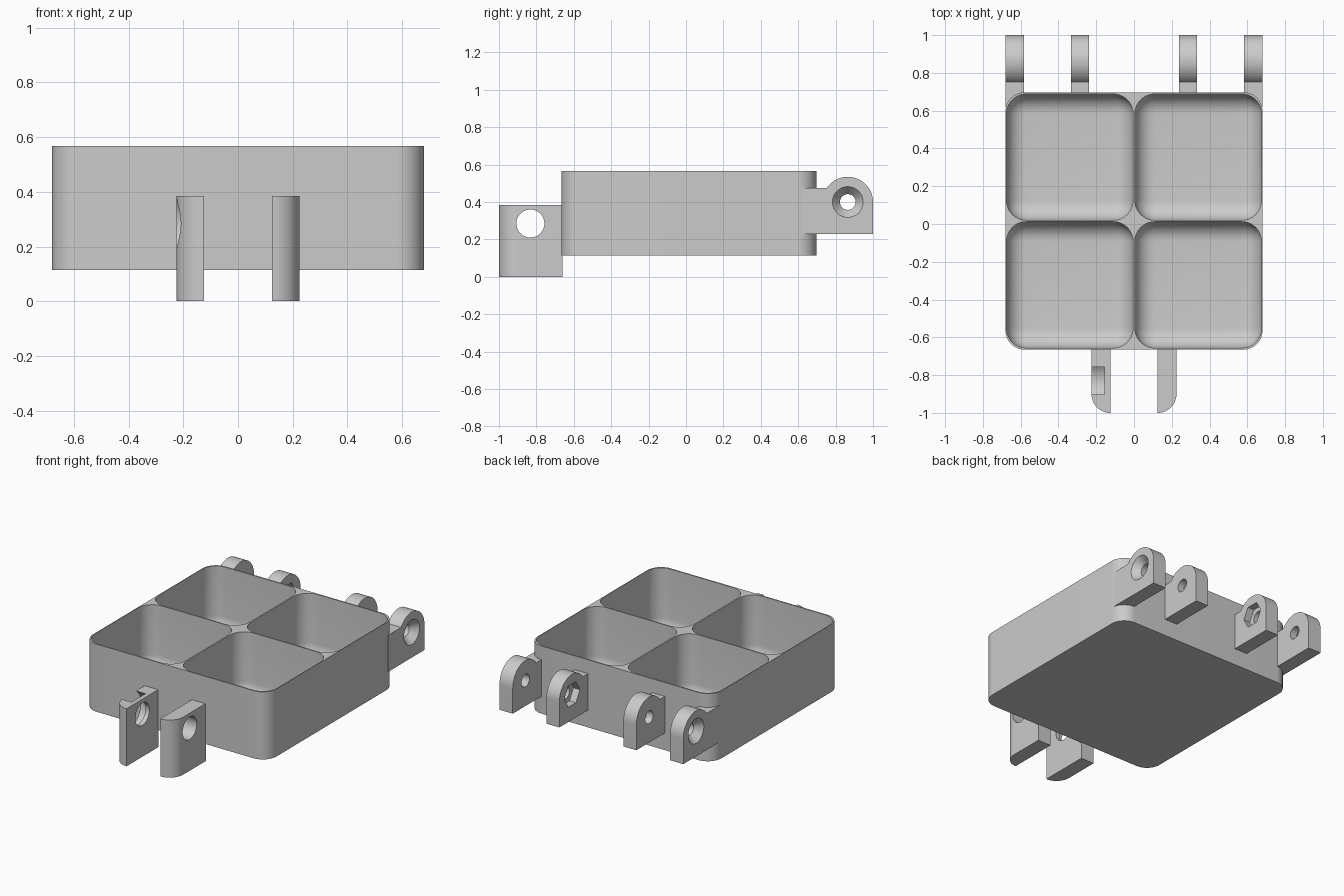
import bpy, bmesh
from math import sin, cos, pi, radians
from mathutils import Matrix

cube = bpy.data.objects.get("Cube")
if cube:
    bpy.data.objects.remove(cube, do_unlink=True)

grey = bpy.data.materials.new("plain grey")
grey.use_nodes = True
grey.diffuse_color = (0.6, 0.6, 0.6, 1)
grey.node_tree.nodes["Principled BSDF"].inputs["Base Color"].default_value = (0.6, 0.6, 0.6, 1)


def finish_mesh(name, bm):
    bmesh.ops.recalc_face_normals(bm, faces=bm.faces)
    mesh = bpy.data.meshes.new(name)
    bm.to_mesh(mesh)
    bm.free()
    mesh.materials.append(grey)
    ob = bpy.data.objects.new(name, mesh)
    bpy.context.collection.objects.link(ob)
    return ob


def arc(cx, cy, r, start, end, steps=16):
    angles = [radians(start + (end - start) * i / steps) for i in range(steps + 1)]
    return [(cx + r * cos(a), cy + r * sin(a)) for a in angles]


def prism(name, points, axis, low, high):
    """Extrude a flat outline along x (outline in y, z) or z (outline in x, y)."""
    bm = bmesh.new()
    place = (lambda p: (low, *p)) if axis == "x" else (lambda p: (*p, low))
    face = bm.faces.new([bm.verts.new(place(p)) for p in points])
    geom = bmesh.ops.extrude_face_region(bm, geom=[face])["geom"]
    shift = (high - low, 0, 0) if axis == "x" else (0, 0, high - low)
    bmesh.ops.translate(bm, vec=shift, verts=[g for g in geom if isinstance(g, bmesh.types.BMVert)])
    return finish_mesh(name, bm)


def drill(y, z, r1, r2, x1, x2, sides=48):
    """Round, tapered or six-sided cutter along x."""
    bm = bmesh.new()
    bmesh.ops.create_cone(bm, cap_ends=True, segments=sides, radius1=r1, radius2=r2,
                          depth=abs(x2 - x1))
    turn = Matrix.Rotation(pi / 2 if x2 > x1 else -pi / 2, 4, "Y")
    bmesh.ops.transform(bm, verts=bm.verts,
                        matrix=Matrix.Translation(((x1 + x2) / 2, y, z)) @ turn)
    cutter = finish_mesh("drill_cutter", bm)
    cutter.hide_render = True
    return cutter


def pocket_cutter(cx, cy):
    """Block with rounded corners and a rounded bottom."""
    bm = bmesh.new()
    bmesh.ops.create_cube(bm, size=1)
    bmesh.ops.scale(bm, vec=(0.67, 0.668, 0.8), verts=bm.verts)
    bmesh.ops.translate(bm, vec=(cx, cy, 0.13 + 0.4), verts=bm.verts)
    bmesh.ops.bevel(bm, geom=bm.edges[:], offset=0.105, segments=10, profile=0.5,
                    affect="EDGES")
    cutter = finish_mesh("pocket_cutter", bm)
    cutter.hide_render = True
    return cutter


def cut(ob, cutters):
    bpy.context.view_layer.objects.active = ob
    for cutter in cutters:
        mod = ob.modifiers.new("cut", "BOOLEAN")
        mod.operation, mod.solver, mod.object = "DIFFERENCE", "EXACT", cutter
        bpy.ops.object.modifier_apply(modifier=mod.name)


def shade(ob):
    bpy.ops.object.select_all(action="DESELECT")
    ob.select_set(True)
    bpy.context.view_layer.objects.active = ob
    bpy.ops.object.shade_smooth_by_angle(angle=radians(30))


parts, helpers = [], []

# Tray with four rounded pockets
X, FRONT, BACK, R = 0.68, -0.665, 0.697, 0.1
outline = (arc(X - R, BACK - R, R, 0, 90) + arc(R - X, BACK - R, R, 90, 180)
           + arc(R - X, FRONT + R, R, 180, 270) + arc(X - R, FRONT + R, R, 270, 360))
tray = prism("tray", outline, "z", 0.115, 0.567)
pockets = [pocket_cutter(sx * 0.34, 0.016 + sy * 0.338) for sx in (-1, 1) for sy in (-1, 1)]
helpers += pockets
cut(tray, pockets)
parts.append(tray)

# Hinge lugs on the back
PY, PZ, PR = 0.865, 0.4, 0.135


def lug(name, start, x1, x2):
    points = [(start, 0.23), (1.0, 0.23)] + arc(PY, PZ, PR, 0, 146, 28) + [(start, 0.475)]
    ob = prism(name, points, "x", x1, x2)
    parts.append(ob)
    return ob


for side, s in (("right", -1), ("left", 1)):
    outer = lug(side + "_outer_lug", 0.62, s * 0.582, s * 0.68)
    inner = lug(side + "_inner_lug", 0.692, s * 0.237, s * 0.333)
    bore = drill(PY, PZ, 0.042, 0.042, s * 0.1, s * 0.8)
    sink = drill(PY, PZ, 0.084, 0.04, s * 0.682, s * 0.63)
    nut = drill(PY, PZ, 0.082, 0.082, s * 0.2, s * 0.285, 6)
    cut(outer, [bore, sink] + pockets)
    cut(inner, [bore, nut])
    helpers += [bore, sink, nut]

# Front latch tabs, rounded on their outer front corner
for side, s in (("right", -1), ("left", 1)):
    points = [(0.125, -0.66), (0.125, -1.0)] + arc(0.125, -0.9, 0.1, -90, 0) + [(0.225, -0.66)]
    tab = prism(side + "_front_tab", [(s * x, y) for x, y in points], "z", 0, 0.385)
    bore = drill(-0.832, 0.285, 0.075, 0.075, s * 0.05, s * 0.3)
    helpers.append(bore)
    cut(tab, [bore])
    if s < 0:
        # Round recess that breaks through the top edge
        recess = drill(-0.83, 0.285, 0.124, 0.124, -0.3, -0.155)
        helpers.append(recess)
        cut(tab, [recess])
    parts.append(tab)

for helper in helpers:
    bpy.data.objects.remove(helper, do_unlink=True)
for part in parts:
    shade(part)
